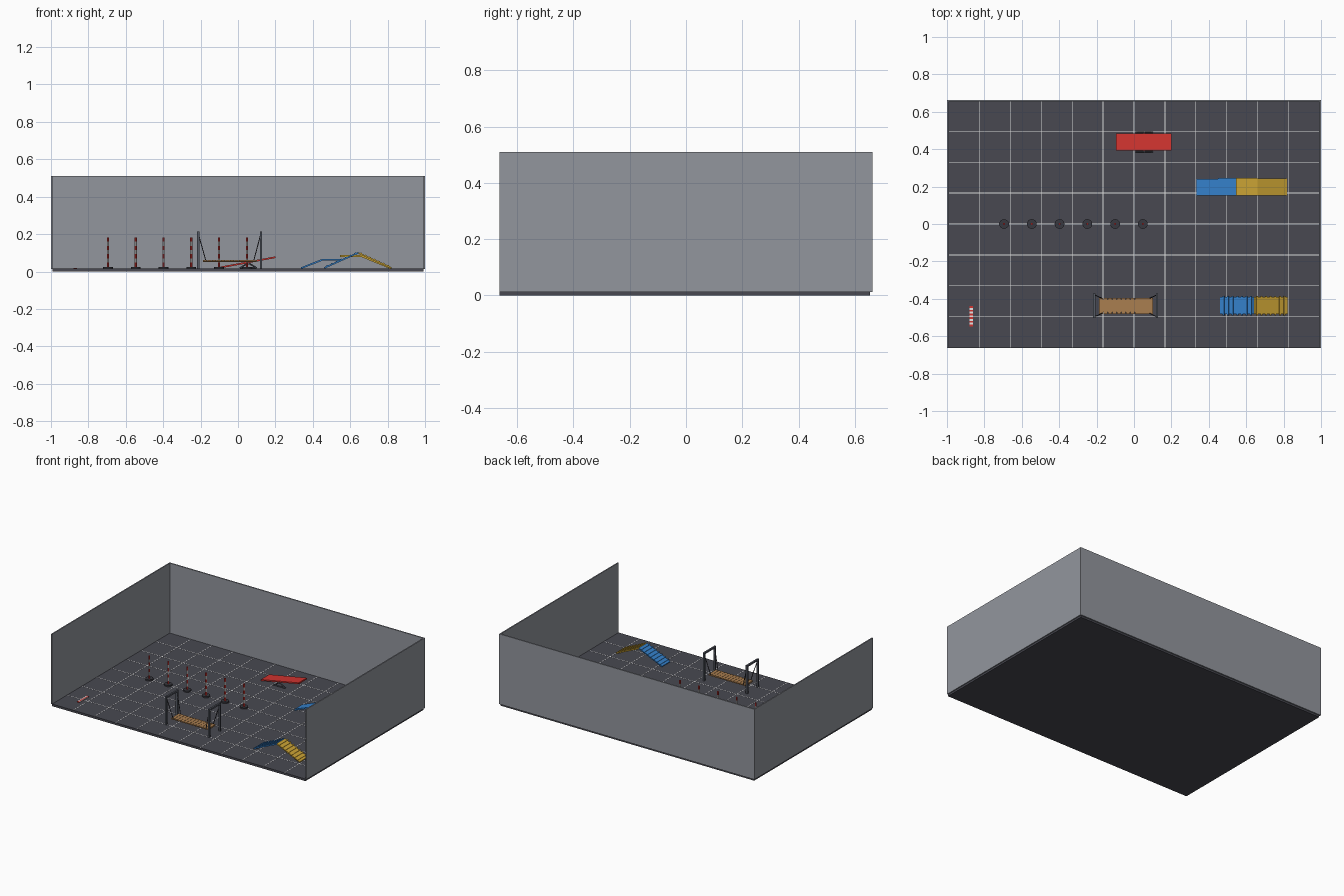
import bpy, math
from mathutils import Vector

if "Cube" in bpy.data.objects:
    bpy.data.objects.remove(bpy.data.objects["Cube"])


def mat(name, rgb):
    m = bpy.data.materials.new(name)
    m.diffuse_color = (*rgb, 1)
    m.use_nodes = True
    m.node_tree.nodes["Principled BSDF"].inputs["Base Color"].default_value = m.diffuse_color
    return m


FLOOR = mat("floor charcoal", (0.065, 0.066, 0.082))
WALL = mat("wall grey", (0.29, 0.305, 0.34))
WHITE = mat("white", (0.80, 0.80, 0.80))
RED = mat("red", (0.65, 0.035, 0.03))
BLUE = mat("blue", (0.035, 0.22, 0.60))
YELLOW = mat("yellow", (0.60, 0.37, 0.035))
WOOD = mat("wood brown", (0.40, 0.21, 0.08))
STEEL = mat("steel grey", (0.09, 0.10, 0.125))
DARK = mat("dark base", (0.04, 0.04, 0.05))
G = 0.015  # floor level


def finish(name, m):
    o = bpy.context.object
    o.name = name
    o.data.materials.append(m)
    return o


def box(name, x0, x1, y0, y1, z0, z1, m):
    bpy.ops.mesh.primitive_cube_add(size=1, location=((x0 + x1) / 2, (y0 + y1) / 2, (z0 + z1) / 2))
    o = finish(name, m)
    o.scale = (x1 - x0, y1 - y0, z1 - z0)
    return o


def plank(name, xa, za, xb, zb, y0, y1, t, m):
    """Board whose top face runs from (xa, za) to (xb, zb)."""
    d = Vector((xb - xa, 0, zb - za))
    a = math.atan2(d.z, d.x)
    n = Vector((-math.sin(a), 0, math.cos(a)))
    c = Vector(((xa + xb) / 2, (y0 + y1) / 2, (za + zb) / 2)) - n * t / 2
    bpy.ops.mesh.primitive_cube_add(size=1, location=c, rotation=(0, -a, 0))
    o = finish(name, m)
    o.scale = (d.length, y1 - y0, t)
    return o


def rod(name, p, q, r, m, sides=12):
    p, q = Vector(p), Vector(q)
    bpy.ops.mesh.primitive_cylinder_add(vertices=sides, radius=r, depth=(q - p).length,
                                        location=(p + q) / 2)
    o = finish(name, m)
    o.rotation_euler = (q - p).to_track_quat('Z', 'Y').to_euler()
    bpy.ops.object.shade_smooth_by_angle()
    return o


# Arena floor and three walls
box("floor", -0.993, 0.993, -0.663, 0.655, 0, G, FLOOR)
box("back_wall", -1, 1, 0.654, 0.663, G - 0.002, 0.51, WALL)
for side, x in (("left", -1), ("right", 0.992)):
    box(side + "_wall", x, x + 0.008, -0.663, 0.663, G - 0.002, 0.51, WALL)

# Floor grid lines
STEP, W = 0.1655, 0.0018
for i in range(-5, 6):
    box("grid_line_y", i * STEP - W, i * STEP + W, -0.66, 0.654, G, G + 0.0008, WHITE)
for i in range(-3, 4):
    box("grid_line_x", -0.99, 0.99, i * STEP - W, i * STEP + W, G, G + 0.0008, WHITE)

# Striped start marker on the floor
for i in range(11):
    y = -0.547 + i * 0.0098
    box("start_marker_stripe", -0.879, -0.861, y, y + 0.0098, G, G + 0.004, WHITE if i % 2 else RED)

# Weave poles on round bases
for i in range(6):
    x = -0.695 + i * 0.1485
    rod("weave_base", (x, 0, G), (x, 0, G + 0.01), 0.026, DARK, 20)
    for k in range(7):
        z = G + 0.01 + k * 0.0225
        rod("weave_pole_band", (x, 0, z), (x, 0, z + 0.0225), 0.006, WHITE if k % 2 else RED)

# Seesaw: tilted board on a trestle
plank("seesaw_board", -0.095, 0.026, 0.2, 0.081, 0.392, 0.485, 0.009, RED)
for y in (0.387, 0.490):
    for x in (0.01, 0.1):
        rod("seesaw_leg", (x, y, G + 0.004), (0.055, y, 0.046), 0.004, STEEL)
    rod("seesaw_foot", (0.01, y, G + 0.004), (0.1, y, G + 0.004), 0.004, STEEL)
rod("seesaw_axle", (0.055, 0.383, 0.042), (0.055, 0.494, 0.042), 0.005, STEEL)

# Two-colour walkway with ramps
plank("walkway_blue_ramp", 0.335, 0.022, 0.452, 0.068, 0.152, 0.241, 0.009, BLUE)
plank("walkway_blue_deck", 0.448, 0.068, 0.548, 0.068, 0.152, 0.245, 0.010, BLUE)
plank("walkway_yellow_deck", 0.545, 0.089, 0.660, 0.089, 0.152, 0.247, 0.011, YELLOW)
plank("walkway_yellow_ramp", 0.655, 0.089, 0.818, 0.022, 0.152, 0.243, 0.009, YELLOW)

# A-frame with cross slats
APEX = (0.642, 0.104)
for name, x_end, m in (("blue", 0.46, BLUE), ("yellow", 0.822, YELLOW)):
    xa, za, xb, zb = (x_end, 0.023, *APEX) if x_end < APEX[0] else (*APEX, x_end, 0.023)
    plank("a_frame_" + name, xa, za, xb, zb, -0.482, -0.39, 0.008, m)
    for k in range(7):
        t = (k + 0.7) / 7.4
        dt = 0.022
        x0, x1 = xa + (xb - xa) * (t - dt), xa + (xb - xa) * (t + dt)
        z0, z1 = za + (zb - za) * (t - dt), za + (zb - za) * (t + dt)
        plank("a_frame_slat_" + name, x0, z0 + 0.004, x1, z1 + 0.004, -0.488, -0.384, 0.006, m)

# Hanging bridge: boards, arches and chains
box("bridge_underlay", -0.187, 0.1, -0.47, -0.405, 0.050, 0.055, WOOD)
for i in range(12):
    x = -0.188 + i * 0.0242
    box("bridge_board", x, x + 0.0225, -0.48, -0.395, 0.053, 0.061, WOOD)
for x, inner in ((-0.213, -0.172), (0.123, 0.084)):
    for y, yb in ((-0.497, -0.478), (-0.378, -0.397)):
        box("bridge_post", x - 0.006, x + 0.006, y - 0.006, y + 0.006, G, 0.215, STEEL)
        rod("bridge_chain", (x, y, 0.205), (inner, yb, 0.058), 0.0025, DARK, 8)
    box("bridge_top_bar", x - 0.006, x + 0.006, -0.503, -0.372, 0.203, 0.215, STEEL)
